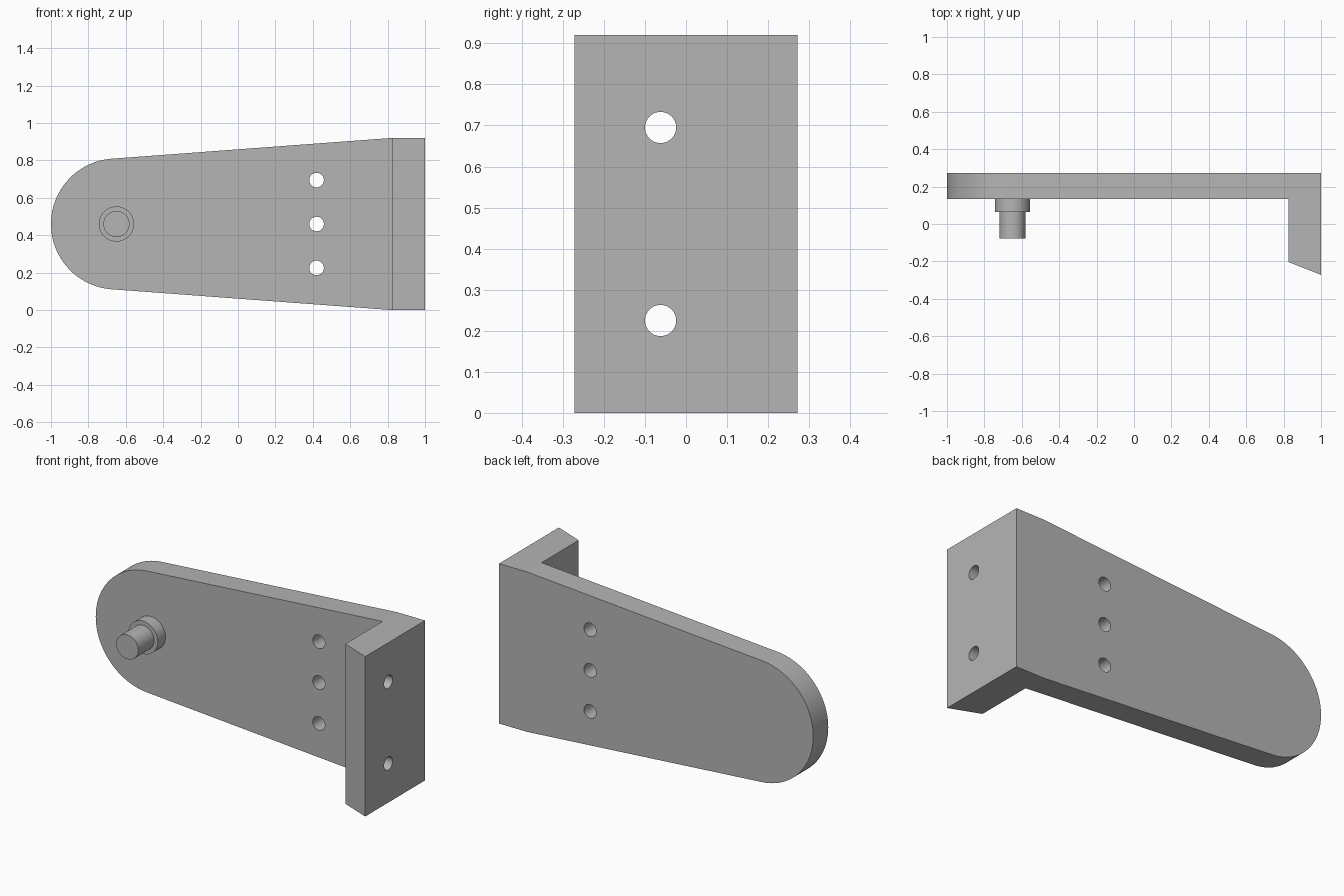
import bpy, bmesh
from math import atan2, cos, sin, pi
from mathutils import Vector, Matrix

cube = bpy.data.objects.get("Cube")
if cube:
    bpy.data.objects.remove(cube, do_unlink=True)

steel = bpy.data.materials.new("plain_grey")
steel.use_nodes = True
grey = (0.46, 0.46, 0.46, 1)
steel.diffuse_color = grey
steel.node_tree.nodes["Principled BSDF"].inputs["Base Color"].default_value = grey

MID_Z = 0.46                 # height of the long axis
PIN_X, END_R = -0.65, 0.35   # centre and radius of the rounded end
BACK, FRONT = 0.272, 0.135   # plate faces in y


def finish(name, bm):
    bmesh.ops.recalc_face_normals(bm, faces=bm.faces)
    mesh = bpy.data.meshes.new(name)
    bm.to_mesh(mesh)
    bm.free()
    mesh.materials.append(steel)
    obj = bpy.data.objects.new(name, mesh)
    bpy.context.collection.objects.link(obj)
    return obj


def prism(name, points, direction):
    """Extrude a flat outline along a direction."""
    bm = bmesh.new()
    face = bm.faces.new([bm.verts.new(p) for p in points])
    new = bmesh.ops.extrude_face_region(bm, geom=[face])["geom"]
    verts = [v for v in new if isinstance(v, bmesh.types.BMVert)]
    bmesh.ops.translate(bm, verts=verts, vec=direction)
    return finish(name, bm)


def rod(name, start, end, radius, segments=48):
    """Cylinder between two points."""
    start, end = Vector(start), Vector(end)
    axis = end - start
    turn = axis.to_track_quat('Z', 'Y').to_matrix().to_4x4()
    bm = bmesh.new()
    bmesh.ops.create_cone(bm, cap_ends=True, segments=segments, radius1=radius,
                          radius2=radius, depth=axis.length,
                          matrix=Matrix.Translation((start + end) / 2) @ turn)
    return finish(name, bm)


def activate(obj):
    bpy.ops.object.select_all(action='DESELECT')
    obj.select_set(True)
    bpy.context.view_layer.objects.active = obj


def combine(target, tool, operation):
    """Apply a boolean and discard the tool."""
    activate(target)
    mod = target.modifiers.new("shape", 'BOOLEAN')
    mod.operation, mod.solver, mod.object = operation, 'EXACT', tool
    bpy.ops.object.modifier_apply(modifier=mod.name)
    bpy.data.objects.remove(tool, do_unlink=True)


# L-shaped plan: long plate and flange with slanted end
plan = [(-1.1, BACK), (1, BACK), (1, -0.272), (0.825, -0.203),
        (0.825, FRONT), (-1.1, FRONT)]
bracket = prism("bracket", [(x, y, -0.1) for x, y in plan], (0, 0, 1.2))

# Tapered outline with tangent round end
tilt = atan2(0.11, 1.496)
a0, a1, steps = pi / 2 + tilt, 3 * pi / 2 - tilt, 64
outline = [(1.1, 0), (1.1, 2 * MID_Z), (0.82, 2 * MID_Z)]
for i in range(steps + 1):
    a = a0 + (a1 - a0) * i / steps
    outline.append((PIN_X + END_R * cos(a), MID_Z + END_R * sin(a)))
outline.append((0.82, 0))
side = prism("outline_tool", [(x, -0.5, z) for x, z in outline], (0, 1, 0))
combine(bracket, side, 'INTERSECT')

# Three holes through the plate, two through the flange
for dz in (-0.235, 0, 0.235):
    z = MID_Z + dz
    combine(bracket, rod("plate_hole", (0.42, 0, z), (0.42, 0.5, z), 0.039),
            'DIFFERENCE')
    if dz:
        combine(bracket, rod("flange_hole", (0.7, -0.062, z), (1.2, -0.062, z), 0.038),
                'DIFFERENCE')

# Stepped pin on the rounded end
collar = rod("pin_collar", (PIN_X, FRONT, MID_Z), (PIN_X, 0.065, MID_Z), 0.094, 64)
pin = rod("pin", (PIN_X, 0.065, MID_Z), (PIN_X, -0.078, MID_Z), 0.07, 64)

for obj in (bracket, collar, pin):
    activate(obj)
    bpy.ops.object.shade_smooth_by_angle(angle=pi / 9)
    # The shallow bend beside the flange stays crisp
    for edge in obj.data.edges:
        ends = [obj.data.vertices[v].co for v in edge.vertices]
        if all(abs(p.x - 0.82) < 0.002 for p in ends):
            edge.use_edge_sharp = True
